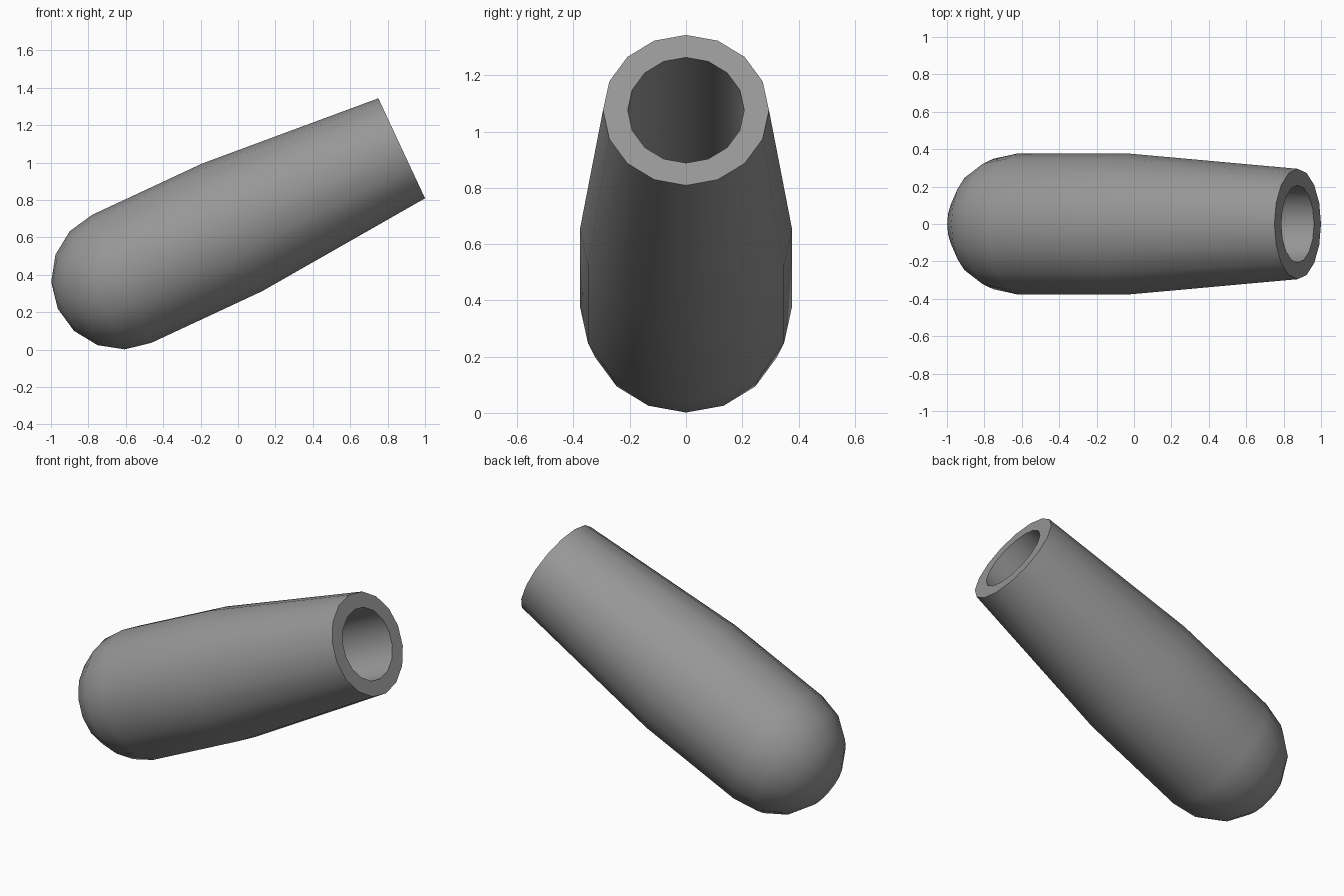
import bpy, bmesh, math
from mathutils import Matrix

if "Cube" in bpy.data.objects:
    bpy.data.objects.remove(bpy.data.objects["Cube"])

SIDES = 16
R = 0.377                    # body and dome radius
LENGTH = 1.652               # dome centre to rim
TILT = math.radians(65)      # axis leans towards +x, 25 degrees above level

# Profile (radius, height): rounded end, straight body, tapered neck, rim, bore
dome = [(R * math.sin(a), -R * math.cos(a))
        for a in (math.radians(22.5 * i) for i in range(1, 5))]
profile = dome + [(R, LENGTH - 1.0), (0.295, LENGTH),
                  (0.207, LENGTH), (0.207, LENGTH - 1.0)]

bm = bmesh.new()
rings = []
for r, h in profile:
    rings.append([bm.verts.new((r * math.cos(math.tau * i / SIDES),
                                r * math.sin(math.tau * i / SIDES), h))
                  for i in range(SIDES)])
for lower, upper in zip(rings, rings[1:]):
    for i in range(SIDES):
        j = (i + 1) % SIDES
        bm.faces.new((lower[i], lower[j], upper[j], upper[i]))

# Dome tip and bore floor
tip = bm.verts.new((0, 0, -R))
for i in range(SIDES):
    bm.faces.new((tip, rings[0][(i + 1) % SIDES], rings[0][i]))
bm.faces.new(rings[-1])
bmesh.ops.recalc_face_normals(bm, faces=bm.faces)

# Lean the sleeve into place
bm.transform(Matrix.Translation((-0.622, 0, 0.378)) @ Matrix.Rotation(TILT, 4, 'Y'))

mesh = bpy.data.meshes.new("hollow_sleeve")
bm.to_mesh(mesh)
bm.free()
sleeve = bpy.data.objects.new("hollow_sleeve", mesh)
bpy.context.collection.objects.link(sleeve)

# Dark grey finish
dark_grey = bpy.data.materials.new("dark_grey")
dark_grey.diffuse_color = (0.31, 0.31, 0.31, 1)
dark_grey.use_nodes = True
dark_grey.node_tree.nodes["Principled BSDF"].inputs["Base Color"].default_value = dark_grey.diffuse_color
mesh.materials.append(dark_grey)

# Smooth sides, crisp rim
bpy.context.view_layer.objects.active = sleeve
sleeve.select_set(True)
bpy.ops.object.shade_smooth_by_angle(angle=math.radians(40))
